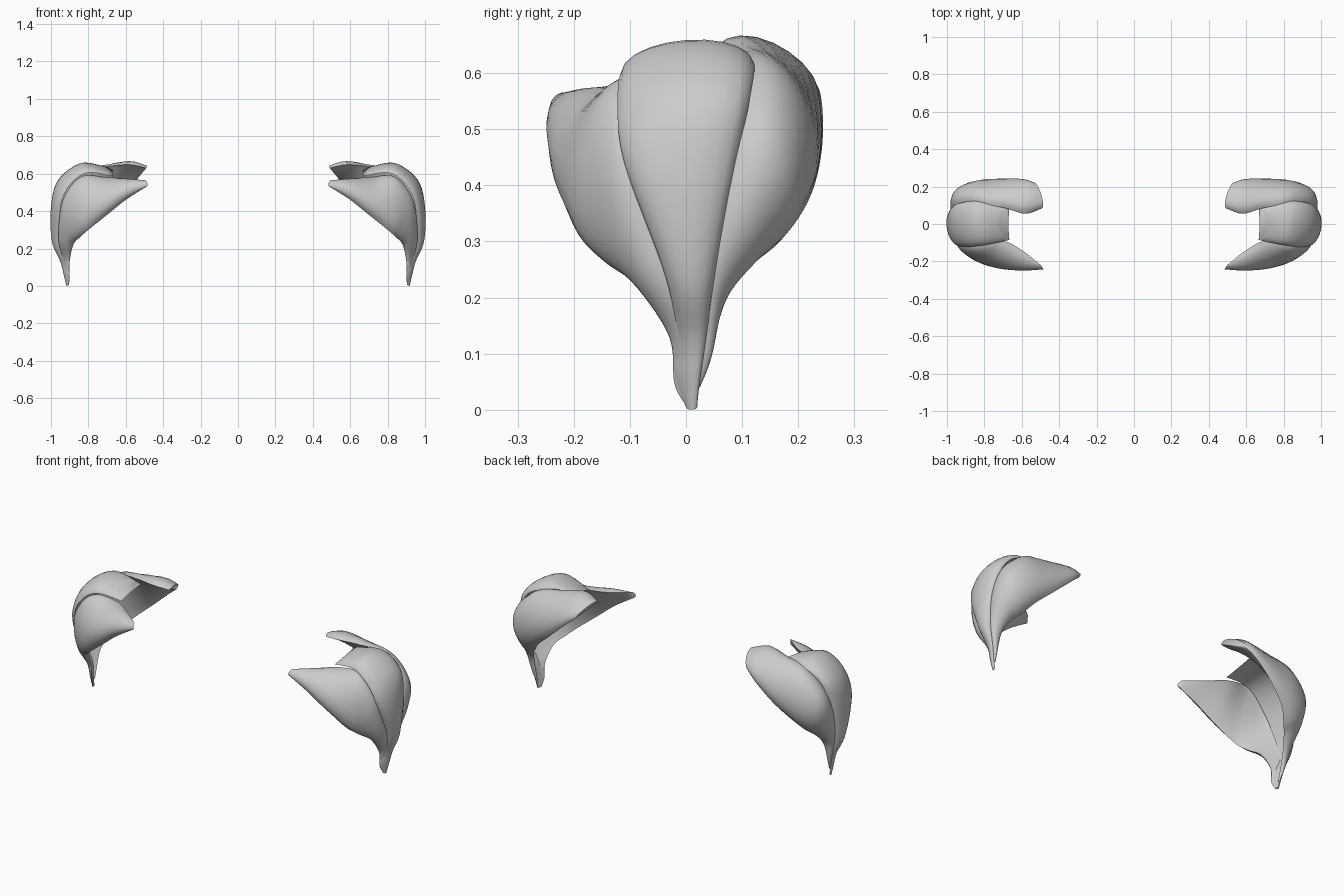
import bpy, bmesh
from math import cos, sin, pi
from mathutils import Vector

STEPS, ARC = 6, 10


def smooth_path(pts):
    """Catmull-Rom curve through the points."""
    out = []
    for i in range(len(pts) - 1):
        p0, p1, p2, p3 = (pts[min(max(i + k, 0), len(pts) - 1)] for k in (-1, 0, 1, 2))
        for s in range(STEPS):
            t = s / STEPS
            out.append(0.5 * (2 * p1 + (p2 - p0) * t + (2 * p0 - 5 * p1 + 4 * p2 - p3) * t ** 2
                              + (3 * p1 - p0 - 3 * p2 + p3) * t ** 3))
    return out + [pts[-1]]


def muscle(name, stations, inner):
    """Loft a curved shell; each station is front edge, back edge, outer middle."""
    edge_a, edge_b, outer = (smooth_path([Vector(s[k]) for s in stations]) for k in range(3))
    bm = bmesh.new()
    rings = []
    for a, b, m in zip(edge_a, edge_b, outer):
        c = (a + b) / 2
        ring = []
        for i in range(2 * ARC):
            ang = pi * i / ARC
            depth = sin(ang) if i <= ARC else -inner * sin(ang)
            ring.append(bm.verts.new(c + (a - c) * cos(ang) + (m - c) * depth))
        rings.append(ring)
    n = 2 * ARC
    for r, q in zip(rings, rings[1:]):
        for i in range(n):
            bm.faces.new((r[i], r[(i + 1) % n], q[(i + 1) % n], q[i]))
    bm.faces.new(rings[0])
    bm.faces.new(rings[-1])
    bmesh.ops.recalc_face_normals(bm, faces=bm.faces)
    for f in bm.faces:
        f.smooth = True
    mesh = bpy.data.meshes.new(name)
    bm.to_mesh(mesh)
    bm.free()
    ob = bpy.data.objects.new(name, mesh)
    bpy.context.collection.objects.link(ob)
    ob.modifiers.new("Mirror", "MIRROR").use_mirror_merge = False
    bpy.context.view_layer.objects.active = ob
    ob.select_set(True)
    bpy.ops.object.shade_smooth_by_angle(angle=1.0)
    ob.select_set(False)


# Front head: collarbone tip down to the insertion
muscle("front_shoulder_muscle", [
    ((.49, -.235, .53), (.50, -.218, .565), (.485, -.24, .55)),
    ((.60, -.222, .46), (.60, -.14, .568), (.60, -.235, .54)),
    ((.70, -.205, .38), (.70, -.09, .58), (.73, -.217, .50)),
    ((.80, -.178, .30), (.83, -.10, .585), (.85, -.19, .46)),
    ((.845, -.135, .26), (.93, -.10, .47), (.91, -.153, .36)),
    ((.88, -.075, .22), (.955, -.04, .29), (.94, -.085, .24)),
    ((.90, -.025, .13), (.945, 0, .16), (.925, -.025, .14)),
    ((.90, -.02, .05), (.92, .01, .05), (.91, -.012, .05)),
    ((.905, -.005, .015), (.912, .01, .015), (.91, 0, .015)),
], 0.05)

# Side head: shoulder top down to the lowest tip
muscle("side_shoulder_muscle", [
    ((.665, -.085, .585), (.665, .085, .615), (.72, 0, .637)),
    ((.80, -.113, .605), (.82, .12, .62), (.84, 0, .656)),
    ((.89, -.122, .55), (.92, .115, .56), (.96, 0, .565)),
    ((.945, -.11, .44), (.96, .09, .44), (1.0, -.01, .42)),
    ((.955, -.038, .24), (.965, .052, .24), (.995, .005, .24)),
    ((.92, -.018, .13), (.93, .037, .13), (.95, .015, .13)),
    ((.90, -.022, .06), (.92, .025, .06), (.93, .008, .06)),
    ((.905, 0, .005), (.912, .02, .005), (.917, .01, 0)),
], 0.1)

# Rear head: blunt shoulder blade end down to the insertion
muscle("rear_shoulder_muscle", [
    ((.49, .085, .63), (.54, .22, .57), (.50, .17, .63)),
    ((.58, .055, .648), (.60, .232, .52), (.58, .185, .637)),
    ((.69, .085, .64), (.70, .222, .43), (.72, .212, .58)),
    ((.82, .105, .62), (.79, .19, .35), (.85, .222, .51)),
    ((.93, .09, .52), (.84, .145, .29), (.94, .195, .42)),
    ((.965, .062, .40), (.88, .10, .25), (.965, .135, .33)),
    ((.96, .035, .25), (.905, .063, .19), (.955, .068, .22)),
    ((.935, .025, .12), (.91, .035, .09), (.93, .045, .10)),
    ((.92, .012, .04), (.91, .02, .04), (.918, .024, .04)),
], 0.05)
